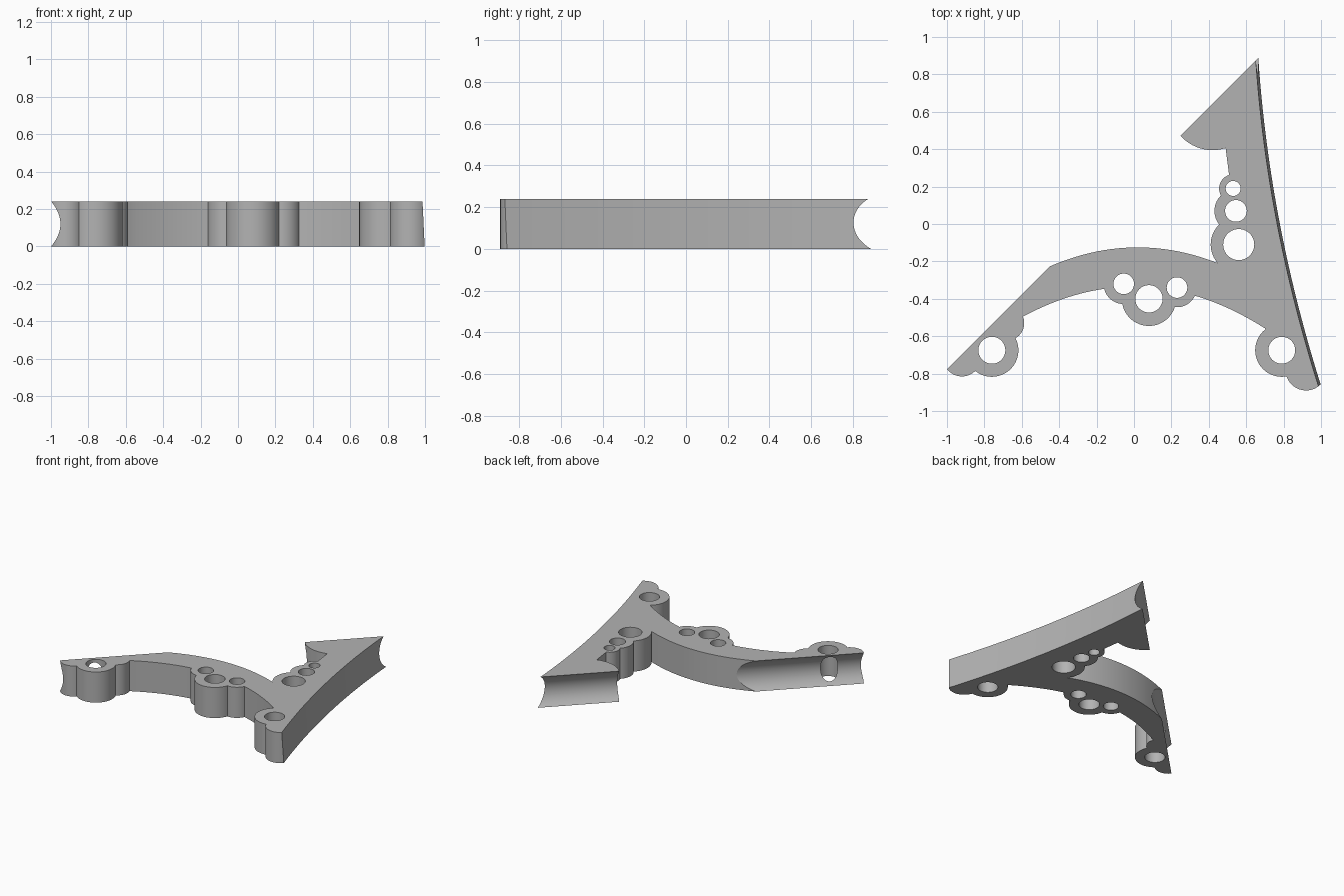
import bpy, bmesh, math
from mathutils import Vector, Matrix

if "Cube" in bpy.data.objects:
    bpy.data.objects.remove(bpy.data.objects["Cube"], do_unlink=True)

H = 0.24          # plate thickness
LINE = 0.225      # the grooved side runs along y = x + LINE

grey = bpy.data.materials.new("plain_grey")
grey.use_nodes = True
grey.diffuse_color = (0.45, 0.45, 0.45, 1)
grey.node_tree.nodes["Principled BSDF"].inputs["Base Color"].default_value = (0.45, 0.45, 0.45, 1)


def make(name, bm):
    bmesh.ops.recalc_face_normals(bm, faces=bm.faces)
    mesh = bpy.data.meshes.new(name)
    bm.to_mesh(mesh)
    bm.free()
    mesh.materials.append(grey)
    obj = bpy.data.objects.new(name, mesh)
    bpy.context.collection.objects.link(obj)
    return obj


def prism(name, pts, z0, z1, lean=0.0):
    """Extruded outline; lean shifts x per unit of height."""
    bm = bmesh.new()
    low, high = [[bm.verts.new((x + lean * z, y, z)) for x, y in pts] for z in (z0, z1)]
    bm.faces.new(low[::-1])
    bm.faces.new(high)
    n = len(pts)
    for i in range(n):
        j = (i + 1) % n
        bm.faces.new((low[i], low[j], high[j], high[i]))
    return make(name, bm)


def disc(name, x, y, r, z0, z1):
    return prism(name, [(x + r * math.cos(math.tau * i / 64),
                         y + r * math.sin(math.tau * i / 64)) for i in range(64)], z0, z1)


def combine(target, tool, operation):
    tool.hide_render = True
    mod = target.modifiers.new("combine", "BOOLEAN")
    mod.operation = operation
    mod.solver = "EXACT"
    mod.object = tool
    bpy.context.view_layer.objects.active = target
    bpy.ops.object.modifier_apply(modifier=mod.name)
    bpy.data.objects.remove(tool, do_unlink=True)


def arch(x0, x1, peak_x, peak_y, k, n=28):
    return [(x, peak_y - k * (x - peak_x) ** 2)
            for x in (x0 + (x1 - x0) * i / n for i in range(n + 1))]


# Main plate: head, neck, arched arm and foot
outline = [(1.1, -0.858), (1.1, 1.05), (0.78, 1.05), (0.35, 0.62), (0.484, 0.45),
           (0.51, 0.25), (0.55, 0.1), (0.56, -0.15)]
outline += arch(0.45, -0.45, 0.02, -0.125, 0.46)
outline += [(-0.46, -0.225), (-0.99, -0.755), (-0.92, -0.76), (-0.76, -0.7), (-0.68, -0.56)]
outline += arch(-0.59, 0.70, 0.0, -0.335, 0.455)
outline += [(0.79, -0.675), (0.92, -0.85)]
bracket = prism("bracket", outline, 0, H)

# Rounded lobes: x, y, lobe radius, hole radius
lobes = [
    (0.42, 0.625, 0.23, 0),
    (0.53, 0.19, 0.075, 0.04), (0.545, 0.07, 0.115, 0.058), (0.56, -0.11, 0.15, 0.083),
    (-0.055, -0.32, 0.108, 0.055), (0.08, -0.40, 0.145, 0.073), (0.23, -0.34, 0.105, 0.055),
    (-0.92, -0.715, 0.1, 0), (-0.76, -0.675, 0.142, 0.072), (-0.68, -0.53, 0.093, 0),
    (0.79, -0.675, 0.142, 0.072), (0.92, -0.78, 0.11, 0),
]
for x, y, r, _ in lobes:
    combine(bracket, disc("lobe", x, y, r, 0, H), "UNION")
for x, y, _, hole in lobes:
    if hole:
        combine(bracket, disc("hole", x, y, hole, -0.1, H + 0.1), "DIFFERENCE")

# Leaning, hollow-curved long side
side = [(0.78 - 0.193 * y + 0.071 * y * y, y) for y in (-1 + 2.2 * i / 40 for i in range(41))]
combine(bracket, prism("side_cutter", side + [(1.6, 1.2), (1.6, -1)], -0.1, H + 0.1, -0.06),
        "DIFFERENCE")

# Straight diagonal side
a, b = Vector((-2, -2 + LINE)), Vector((2, 2 + LINE))
out = Vector((-1, 1)).normalized()
combine(bracket, prism("diagonal_cutter", [a, b, b + out, a + out], -0.1, H + 0.1), "DIFFERENCE")

# Round groove along the diagonal side
bm = bmesh.new()
centre = Vector((0, LINE)) + out * 0.09
turn = Matrix.Rotation(math.radians(45), 4, "Z") @ Matrix.Rotation(math.radians(90), 4, "Y")
bmesh.ops.create_cone(bm, cap_ends=True, segments=96, radius1=0.151, radius2=0.151, depth=5,
                      matrix=Matrix.Translation((centre.x, centre.y, H / 2)) @ turn)
combine(bracket, make("groove_cutter", bm), "DIFFERENCE")

# Smooth curved walls, keep the rims sharp
bpy.ops.object.select_all(action="DESELECT")
bracket.select_set(True)
bpy.context.view_layer.objects.active = bracket
bpy.ops.object.shade_smooth_by_angle(angle=math.radians(25))
